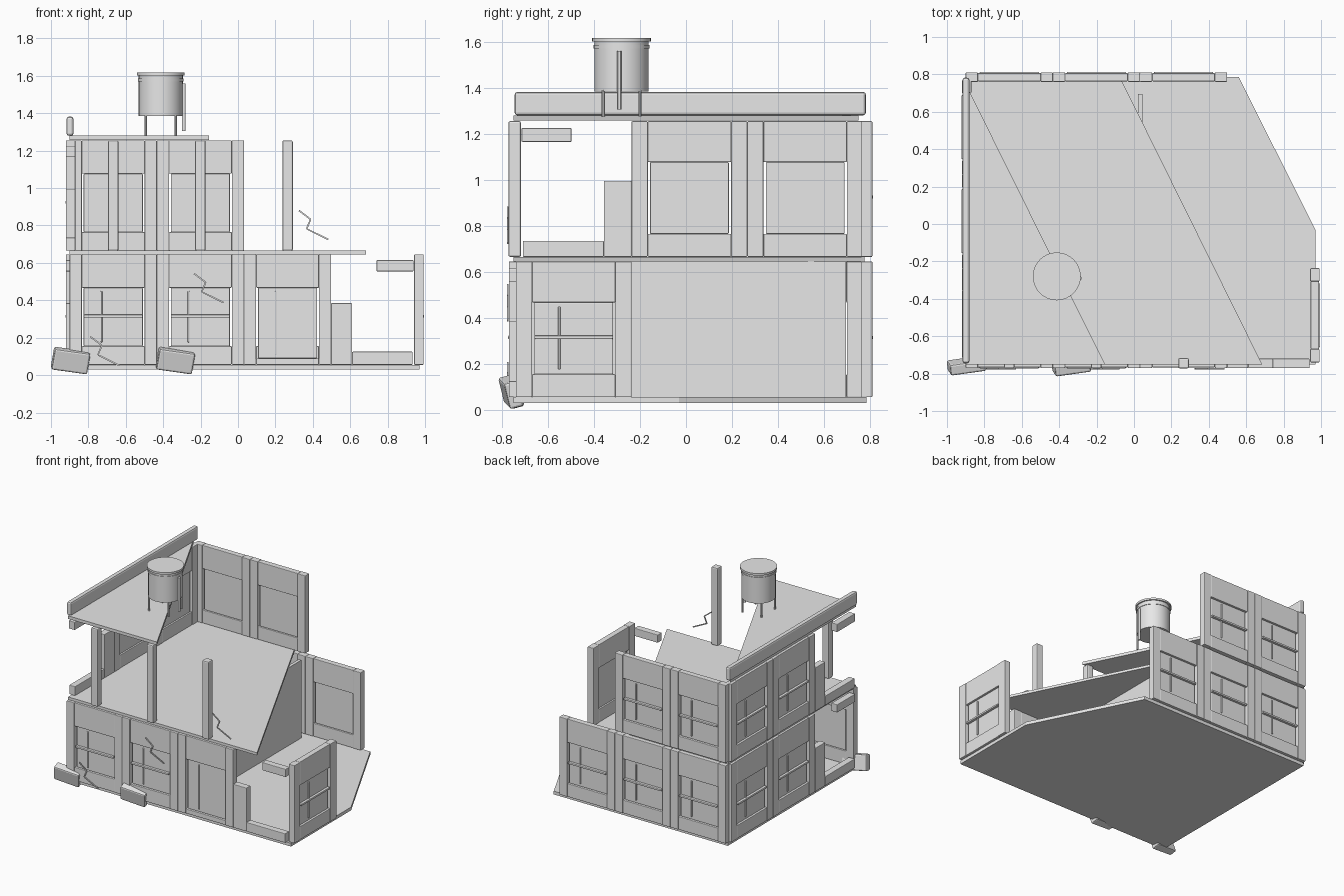
import bpy, bmesh, math
from mathutils import Matrix, Vector

if "Cube" in bpy.data.objects:
    bpy.data.objects.remove(bpy.data.objects["Cube"], do_unlink=True)

grey = bpy.data.materials.new("concrete_grey")
grey.use_nodes = True
grey.diffuse_color = (0.8, 0.8, 0.8, 1)
grey.node_tree.nodes["Principled BSDF"].inputs["Base Color"].default_value = (0.8, 0.8, 0.8, 1)

STOREYS = (0.055, 0.665)
H = 0.59


def finish(name, bm, bevel=0.0, matrix=None):
    """Turn a bmesh into a named object, optionally with softened edges."""
    bmesh.ops.recalc_face_normals(bm, faces=bm.faces)
    mesh = bpy.data.meshes.new(name)
    bm.to_mesh(mesh)
    bm.free()
    mesh.materials.append(grey)
    ob = bpy.data.objects.new(name, mesh)
    bpy.context.collection.objects.link(ob)
    if matrix:
        ob.matrix_world = matrix
    if bevel:
        mod = ob.modifiers.new("soft_edges", "BEVEL")
        mod.width = bevel
        mod.segments = 2
    return ob


def add_box(bm, x0, x1, y0, y1, z0, z1):
    mid = Vector((x0 + x1, y0 + y1, z0 + z1)) / 2
    m = Matrix.Translation(mid) @ Matrix.Diagonal((x1 - x0, y1 - y0, z1 - z0, 1))
    bmesh.ops.create_cube(bm, size=1, matrix=m)


def box(name, *bounds, bevel=0.0):
    bm = bmesh.new()
    add_box(bm, *bounds)
    return finish(name, bm, bevel)


def slab(name, outline, z0, z1):
    bm = bmesh.new()
    face = bm.faces.new([bm.verts.new((x, y, z0)) for x, y in outline])
    out = bmesh.ops.extrude_face_region(bm, geom=[face])
    verts = [g for g in out["geom"] if isinstance(g, bmesh.types.BMVert)]
    bmesh.ops.translate(bm, verts=verts, vec=(0, 0, z1 - z0))
    return finish(name, bm)


def wall_module(name, angle, x, y, z, width, kind):
    """One bay of wall; local -y is the outside."""
    bm = bmesh.new()
    h, p = width / 2, width * 0.14
    if kind == "broken":
        add_box(bm, -h, -h + 0.24 * width, -0.025, 0.025, 0, 0.33)
        add_box(bm, -h + 0.24 * width, h - 0.03, -0.025, 0.025, 0, 0.07)
        add_box(bm, 0.01, h - 0.025, -0.025, 0.025, 0.5, 0.56)
    else:
        # pilasters, sill and lintel
        for s in (-1, 1):
            a, b = sorted((s * h, s * (h - p)))
            add_box(bm, a, b, -0.025, 0.025, 0, H)
        w = h - p
        low = 0.1 if kind == "window" else 0.035
        add_box(bm, -w, w, -0.022, 0.022, 0, low)
        add_box(bm, -w, w, -0.022, 0.022, 0.412, H)
        # recessed pane or door leaf, with its bars
        g = w - 0.01
        add_box(bm, -g, g, -0.008, 0.012, low, 0.412)
        add_box(bm, -0.068, -0.058, -0.017, -0.006, low + 0.02, 0.395)
        if kind == "window":
            add_box(bm, -g, g, -0.028, -0.006, 0.253, 0.268)
    m = Matrix.Translation((x, y, z)) @ Matrix.Rotation(math.radians(angle), 4, "Z")
    return finish(name, bm, 0.004, m)


def cylinder(name, x, y, z0, z1, r, sides=32):
    bm = bmesh.new()
    bmesh.ops.create_cone(bm, cap_ends=True, segments=sides, radius1=r, radius2=r,
                          depth=z1 - z0, matrix=Matrix.Translation((x, y, (z0 + z1) / 2)))
    ob = finish(name, bm)
    bpy.ops.object.select_all(action="DESELECT")
    ob.select_set(True)
    bpy.context.view_layer.objects.active = ob
    bpy.ops.object.shade_smooth_by_angle()
    return ob


# floors and broken roof
slab("ground_slab", [(-0.9, -0.75), (0.97, -0.75), (0.97, -0.03), (0.56, 0.785), (-0.9, 0.785)], 0.03, 0.055)
slab("upper_floor", [(-0.9, -0.75), (0.685, -0.75), (-0.07, 0.775), (-0.9, 0.775)], 0.645, 0.665)
slab("roof", [(-0.9, -0.75), (-0.155, -0.75), (-0.9, 0.75)], 1.257, 1.28)

# front, back, left and right walls
BAY, SIDE = 0.466, 0.503
bays = [-0.667 + BAY * i for i in range(4)]
rows = [0.518, 0.015, -0.488]
for i, kind in enumerate(("window", "window", "door", "broken")):
    wall_module("front_wall", 0, bays[i], -0.745, STOREYS[0], BAY, kind)
for floor, z in enumerate(STOREYS):
    for x in bays[:3 - floor]:
        wall_module("back_wall", 180, x, 0.785, z, BAY, "window")
    for y, kind in zip(rows, ("window", "window", "broken")):
        wall_module("left_wall", 270, -0.895, y, z, SIDE, kind)
wall_module("right_wall", 90, 0.967, rows[2], STOREYS[0], SIDE, "window")

# inner partition, upper columns and parapet
box("partition", 0.022, 0.045, -0.7, 0.695, 0.055, 0.645)
for x in bays[:3]:
    box("front_column", x - 0.028, x + 0.028, -0.772, -0.717, 0.665, 1.255, bevel=0.008)
box("parapet", -0.917, -0.88, -0.745, 0.782, 1.28, 1.382, bevel=0.012)

# water tank on four legs
tx, ty = -0.413, -0.28
cylinder("tank_body", tx, ty, 1.385, 1.605, 0.118)
cylinder("tank_band", tx, ty, 1.57, 1.585, 0.122)
cylinder("tank_lid", tx, ty, 1.602, 1.617, 0.128)
cylinder("tank_pipe", tx + 0.123, ty - 0.01, 1.305, 1.56, 0.01, 12)
for sx in (-1, 1):
    for sy in (-1, 1):
        cylinder("tank_leg", tx + sx * 0.08, ty + sy * 0.08, 1.275, 1.39, 0.007, 8)

# fallen blocks
for x, y in ((-0.895, -0.757), (-0.335, -0.762)):
    block = box("rubble_block", -0.097, 0.097, -0.03, 0.03, -0.058, 0.058, bevel=0.01)
    block.location = (x, y, 0.078)
    block.rotation_euler = (math.radians(15), math.radians(8), math.radians(8))

# zigzag cracks
zigzag = [(0, 0), (0.062, -0.047), (0.041, -0.098), (0.157, -0.155)]
for cx, cz in ((-0.235, 0.543), (-0.79, 0.206), (0.326, 0.88)):
    bm = bmesh.new()
    for (ax, az), (bx, bz) in zip(zigzag, zigzag[1:]):
        length, tilt = math.hypot(bx - ax, bz - az), math.atan2(az - bz, bx - ax)
        m = (Matrix.Translation((cx + (ax + bx) / 2, -0.774, cz + (az + bz) / 2))
             @ Matrix.Rotation(tilt, 4, "Y") @ Matrix.Diagonal((length, 0.006, 0.008, 1)))
        bmesh.ops.create_cube(bm, size=1, matrix=m)
    finish("crack", bm)
